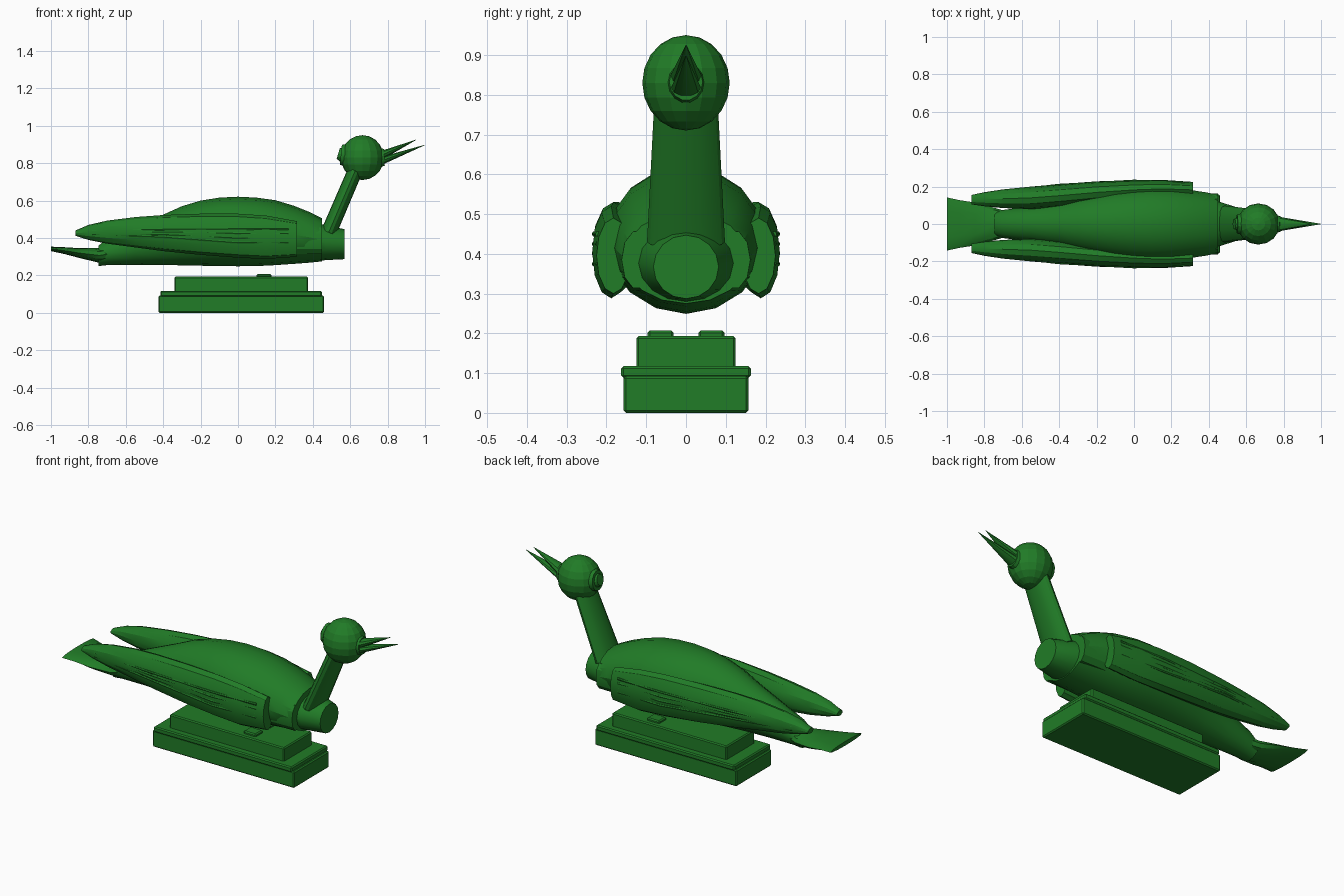
import bpy, bmesh
from math import cos, sin, pi
from mathutils import Vector

mat = bpy.data.materials.new("green")
mat.diffuse_color = (0.015, 0.2, 0.02, 1)


def finish(bm, name, angle=0.45):
    bmesh.ops.recalc_face_normals(bm, faces=bm.faces)
    me = bpy.data.meshes.new(name)
    bm.to_mesh(me)
    bm.free()
    ob = bpy.data.objects.new(name, me)
    bpy.context.collection.objects.link(ob)
    me.materials.append(mat)
    if angle:
        bpy.ops.object.select_all(action='DESELECT')
        bpy.context.view_layer.objects.active = ob
        ob.select_set(True)
        bpy.ops.object.shade_smooth_by_angle(angle=angle)
    return ob


def loft(name, rings, angle=0.45):
    """Skin a list of closed rings and cap both ends."""
    bm = bmesh.new()
    vs = [[bm.verts.new(p) for p in r] for r in rings]
    n = len(vs[0])
    for a, b in zip(vs, vs[1:]):
        for i in range(n):
            bm.faces.new((a[i], a[(i + 1) % n], b[(i + 1) % n], b[i]))
    bm.faces.new(vs[0])
    bm.faces.new(vs[-1])
    return finish(bm, name, angle)


def oval(x, y, z, ry, rz, n=16):
    """Upright oval section across the x axis."""
    return [(x, y + ry * cos(2 * pi * i / n), z + rz * sin(2 * pi * i / n)) for i in range(n)]


def tube(name, p, q, r1, r2, n=16, angle=0.45):
    """Tapered tube from p to q; r = (radius along y, radius across)."""
    p, q = Vector(p), Vector(q)
    d = (q - p).normalized()
    u = Vector((0, 1, 0))
    v = d.cross(u)
    ring = lambda c, r: [c + u * r[0] * cos(2 * pi * i / n) + v * r[1] * sin(2 * pi * i / n) for i in range(n)]
    return loft(name, [ring(p, r1), ring(q, r2)], angle)


def box(name, x0, x1, hy, z0, z1, y=0, bevel=0.006):
    bm = bmesh.new()
    bmesh.ops.create_cube(bm, size=1)
    for v in bm.verts:
        v.co = ((x0 + x1) / 2 + v.co.x * (x1 - x0), y + v.co.y * 2 * hy, (z0 + z1) / 2 + v.co.z * (z1 - z0))
    bmesh.ops.bevel(bm, geom=bm.edges[:], offset=bevel, segments=1, affect='EDGES')
    return finish(bm, name, 0)


# stepped plinth
box("plinth_bottom", -0.425, 0.46, 0.157, 0.0, 0.093)
box("plinth_middle", -0.415, 0.448, 0.163, 0.088, 0.118)
box("plinth_top", -0.34, 0.375, 0.125, 0.112, 0.193)

# body: x, half width, bottom, top
body = [(-0.745, 0.065, 0.25, 0.36), (-0.7, 0.075, 0.255, 0.395), (-0.55, 0.095, 0.257, 0.46),
        (-0.4, 0.12, 0.256, 0.525), (-0.3, 0.145, 0.254, 0.57), (-0.2, 0.165, 0.252, 0.6),
        (-0.1, 0.183, 0.25, 0.616), (0, 0.195, 0.249, 0.621), (0.1, 0.2, 0.25, 0.616),
        (0.2, 0.195, 0.255, 0.602), (0.3, 0.182, 0.262, 0.572), (0.38, 0.17, 0.268, 0.54),
        (0.45, 0.157, 0.275, 0.505)]
loft("body", [oval(x, 0, (b + t) / 2, w, (t - b) / 2) for x, w, b, t in body])
loft("breast", [oval(0.4, 0, 0.38, 0.13, 0.105), oval(0.47, 0, 0.375, 0.115, 0.093),
                oval(0.57, 0, 0.367, 0.082, 0.08)])

# tail fan
tail = [(-0.66, 0.06, 0.32, 0.05), (-0.74, 0.085, 0.307, 0.04), (-0.85, 0.115, 0.32, 0.026),
        (-0.93, 0.127, 0.333, 0.018), (-1.0, 0.142, 0.342, 0.012)]
loft("tail", [oval(x, 0, z, w, h, 12) for x, w, z, h in tail])

# wings: x, inner y, outer y, bottom, top
wing = [(-0.87, 0.105, 0.155, 0.412, 0.44), (-0.8, 0.095, 0.17, 0.39, 0.47), (-0.7, 0.085, 0.185, 0.37, 0.493),
        (-0.55, 0.08, 0.2, 0.35, 0.512), (-0.4, 0.09, 0.213, 0.33, 0.523), (-0.2, 0.11, 0.228, 0.31, 0.53),
        (0, 0.13, 0.235, 0.295, 0.53), (0.15, 0.14, 0.236, 0.288, 0.52), (0.315, 0.14, 0.225, 0.3, 0.49)]
for side, s in (("left", 1), ("right", -1)):
    loft("wing_" + side, [oval(x, s * (a + b) / 2, (c + d) / 2, (b - a) / 2, (d - c) / 2, 12)
                          for x, a, b, c, d in wing])
    # long feather ridges
    for k in range(4):
        z = 0.375 + k * 0.025
        f = [(-0.78, 0.166, 0.42 + k * 0.006), (-0.4, 0.209, 0.405 + k * 0.014), (0, 0.231, z), (0.27, 0.222, z)]
        loft(f"feather_{side}_{k}", [oval(x, s * y, zz, 0.006, 0.007, 6) for x, y, zz in f])
    # shoulder
    loft("shoulder_" + side, [oval(x, s * 0.12, 0.385, r, 0.075, 10) for x, r in ((0.28, 0.05), (0.45, 0.042))])
    # foot pad
    box("foot_" + side, 0.1, 0.178, 0.033, 0.185, 0.207, s * 0.064)

# neck and head
tube("neck", (0.485, 0, 0.43), (0.635, 0, 0.78), (0.098, 0.042), (0.08, 0.04))
bm = bmesh.new()
bmesh.ops.create_uvsphere(bm, u_segments=16, v_segments=10, radius=1)
for v in bm.verts:
    v.co = (0.665 + v.co.x * 0.115, v.co.y * 0.11, 0.83 + v.co.z * 0.12)
finish(bm, "head", 0)

# crest rings behind the head
tube("crest_ring", (0.6, 0, 0.84), (0.55, 0, 0.845), (0.065, 0.065), (0.05, 0.055), 14)
tube("crest_cap", (0.56, 0, 0.845), (0.536, 0, 0.852), (0.036, 0.04), (0.028, 0.03), 12)

# open beak
tube("beak_collar", (0.75, 0, 0.83), (0.782, 0, 0.832), (0.05, 0.055), (0.042, 0.046), 14)
tube("beak_upper", (0.765, 0, 0.842), (0.952, 0, 0.925), (0.042, 0.024), (0.001, 0.001), 10)
tube("beak_lower", (0.765, 0, 0.812), (1.0, 0, 0.898), (0.04, 0.022), (0.001, 0.001), 10)
